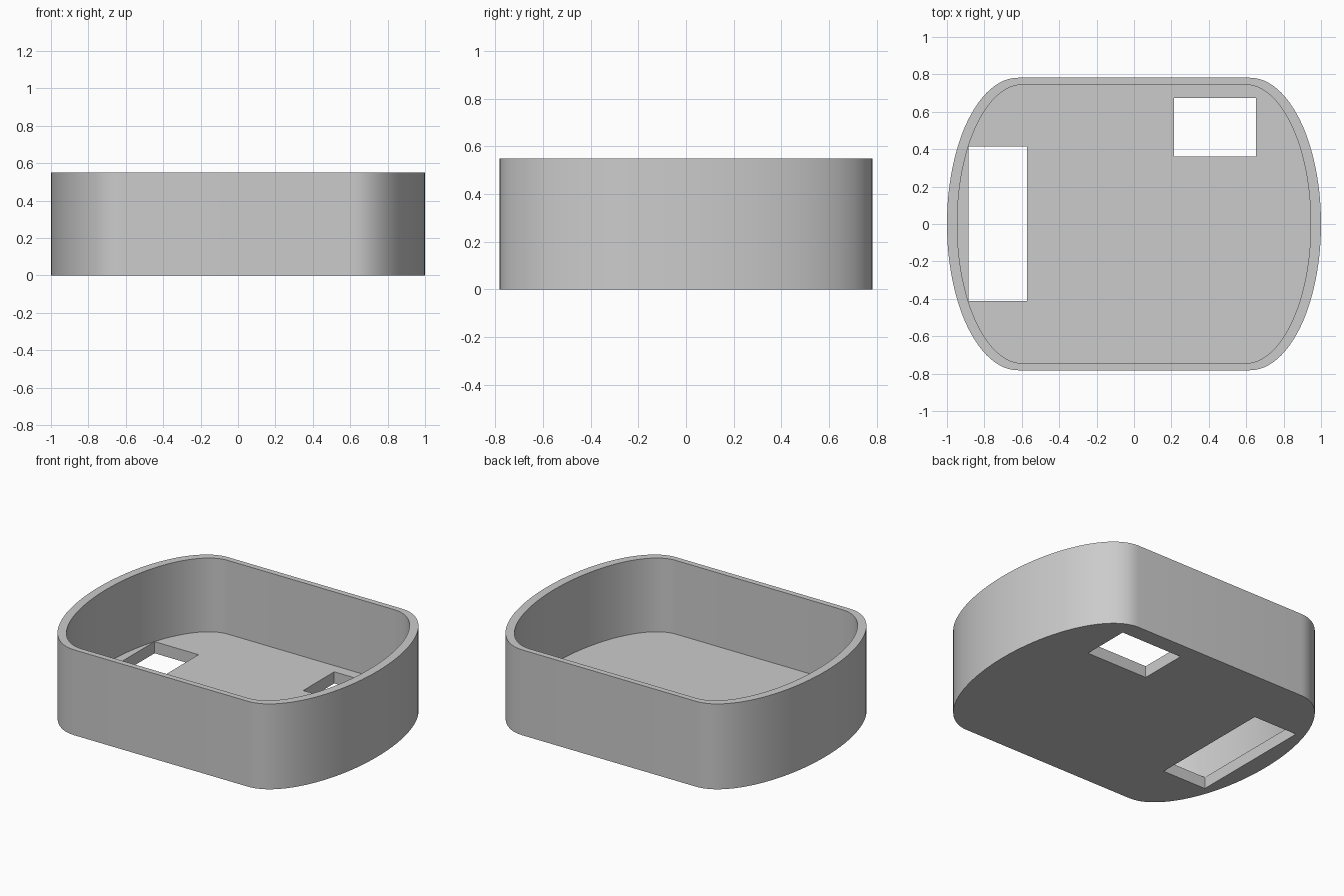
import bpy, bmesh, math

HEIGHT, FLOOR = 0.55, 0.075

cube = bpy.data.objects.get("Cube")
if cube:
    bpy.data.objects.remove(cube, do_unlink=True)

grey = bpy.data.materials.new("light grey")
grey.use_nodes = True
colour = (0.6, 0.6, 0.6, 1)
grey.diffuse_color = colour
grey.node_tree.nodes["Principled BSDF"].inputs["Base Color"].default_value = colour


def prism(name, outline, z0, z1):
    """Extrude a flat outline from z0 up to z1."""
    bm = bmesh.new()
    base = bm.faces.new([bm.verts.new((x, y, z0)) for x, y in outline])
    top = bmesh.ops.extrude_face_region(bm, geom=[base])["geom"]
    bmesh.ops.translate(bm, vec=(0, 0, z1 - z0),
                        verts=[v for v in top if isinstance(v, bmesh.types.BMVert)])
    bmesh.ops.recalc_face_normals(bm, faces=bm.faces)
    mesh = bpy.data.meshes.new(name)
    bm.to_mesh(mesh)
    bm.free()
    mesh.materials.append(grey)
    obj = bpy.data.objects.new(name, mesh)
    bpy.context.collection.objects.link(obj)
    return obj


def rounded_outline(straight, bulge, depth, steps=48):
    """Straight front and back, half-ellipse ends."""
    points = []
    for side in (1, -1):
        for i in range(steps + 1):
            a = math.pi * (i / steps - 0.5)
            points.append((side * (straight + bulge * math.cos(a)),
                           side * depth * math.sin(a)))
    return points


def rectangle(x0, x1, y0, y1):
    return [(x0, y0), (x1, y0), (x1, y1), (x0, y1)]


# Open tray, its hollow, and the two openings in the floor
tray = prism("tray", rounded_outline(0.62, 0.38, 0.782), 0, HEIGHT)
cutters = [
    prism("hollow_cutter", rounded_outline(0.595, 0.35, 0.745), FLOOR, HEIGHT + 0.2),
    prism("long_opening_cutter", rectangle(-0.885, -0.572, -0.412, 0.415), -0.2, HEIGHT + 0.1),
    prism("small_opening_cutter", rectangle(0.213, 0.652, 0.36, 0.675), -0.2, HEIGHT + 0.1),
]

# Cut the tray and drop the cutters
bpy.ops.object.select_all(action="DESELECT")
tray.select_set(True)
bpy.context.view_layer.objects.active = tray
for cutter in cutters:
    mod = tray.modifiers.new(cutter.name, "BOOLEAN")
    mod.operation = "DIFFERENCE"
    mod.solver = "EXACT"
    mod.object = cutter
    bpy.ops.object.modifier_apply(modifier=mod.name)
    bpy.data.objects.remove(cutter, do_unlink=True)

bpy.ops.object.shade_smooth_by_angle(angle=math.radians(30))
